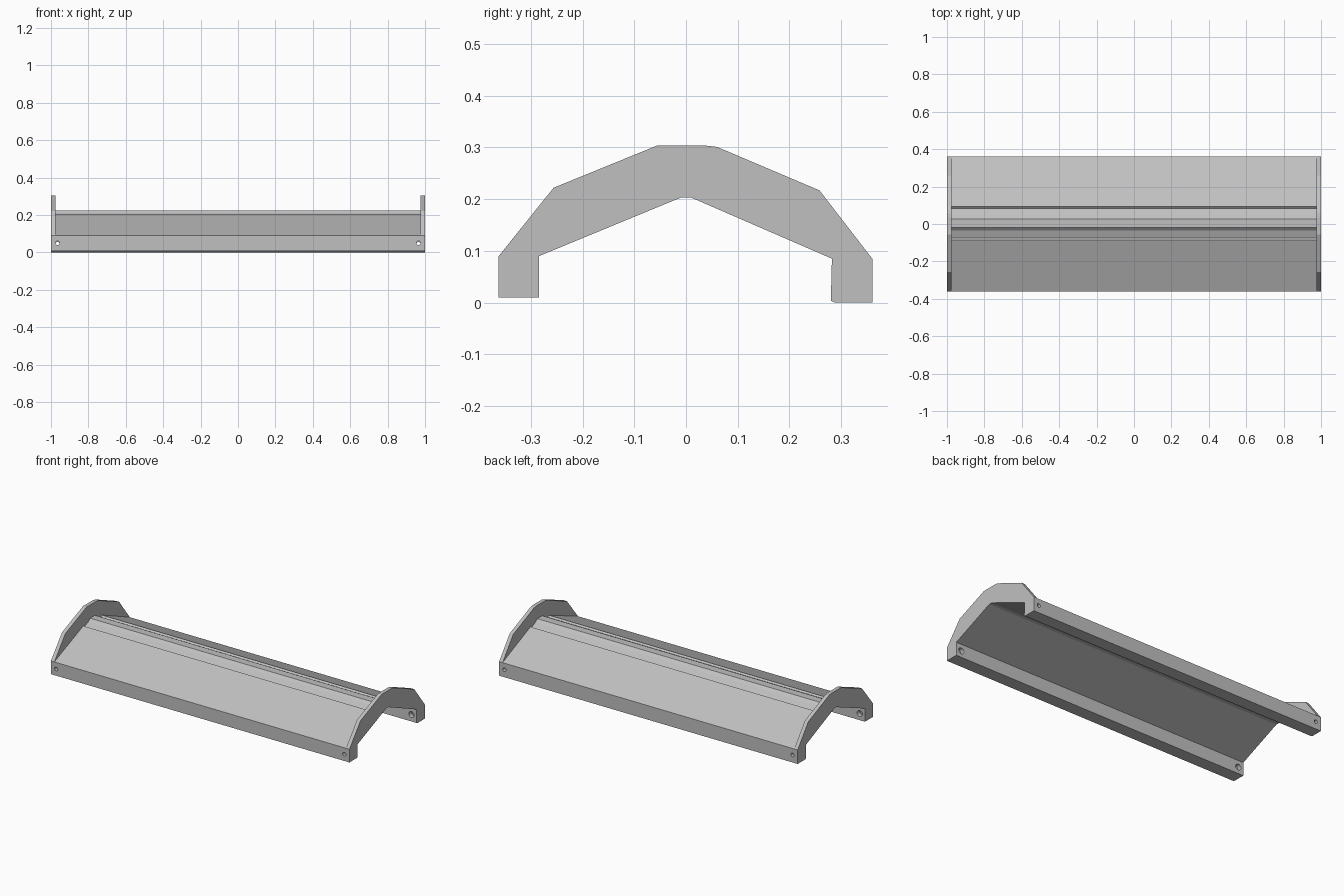
import bpy
import bmesh
from math import radians
from mathutils import Matrix

cube = bpy.data.objects.get("Cube")
if cube:
    bpy.data.objects.remove(cube, do_unlink=True)

grey = bpy.data.materials.new("light_grey")
grey.use_nodes = True
colour = (0.53, 0.53, 0.53, 1)
grey.diffuse_color = colour
grey.node_tree.nodes["Principled BSDF"].inputs["Base Color"].default_value = colour

HALF = 1.0       # half the length
INNER = 0.977    # inner face of the end plates


def make_object(name, bm):
    bmesh.ops.recalc_face_normals(bm, faces=bm.faces)
    mesh = bpy.data.meshes.new(name)
    bm.to_mesh(mesh)
    bm.free()
    mesh.materials.append(grey)
    obj = bpy.data.objects.new(name, mesh)
    bpy.context.collection.objects.link(obj)
    return obj


def extrude_profile(name, profile, x0, x1):
    """Sweep a closed (y, z) outline along x."""
    bm = bmesh.new()
    face = bm.faces.new([bm.verts.new((x0, y, z)) for y, z in profile])
    swept = bmesh.ops.extrude_face_region(bm, geom=[face])
    moved = [v for v in swept["geom"] if isinstance(v, bmesh.types.BMVert)]
    bmesh.ops.translate(bm, verts=moved, vec=(x1 - x0, 0, 0))
    return make_object(name, bm)


def cut_holes(rail, y, z, radius, depth):
    """Cut a round hole through both ends of a rail, along y."""
    bm = bmesh.new()
    for x in (-0.965, 0.965):
        place = Matrix.Translation((x, y, z)) @ Matrix.Rotation(radians(90), 4, "X")
        bmesh.ops.create_cone(bm, cap_ends=True, segments=24, radius1=radius,
                              radius2=radius, depth=depth, matrix=place)
    cutter = make_object("hole_cutter", bm)
    cutter.hide_render = True
    mod = rail.modifiers.new("holes", "BOOLEAN")
    mod.operation = "DIFFERENCE"
    mod.solver = "EXACT"
    mod.object = cutter
    bpy.context.view_layer.objects.active = rail
    bpy.ops.object.modifier_apply(modifier=mod.name)
    bpy.data.objects.remove(cutter, do_unlink=True)


# Underside shared by the roof and the end plates, back to front
underside = [(0.282, 0.085), (0.01, 0.203), (-0.01, 0.203), (-0.284, 0.09)]

# Sloping roof with a lip, a shallow gutter and a raised ridge on each side
roof_top = [(-0.362, 0.09), (-0.085, 0.202), (-0.075, 0.194), (-0.036, 0.209),
            (-0.02, 0.224), (0.027, 0.224), (0.046, 0.209), (0.084, 0.192),
            (0.093, 0.2), (0.36, 0.085)]
extrude_profile("roof", roof_top + underside, -INNER, INNER)

# Arched plates that close the two ends
arch_top = [(-0.362, 0.09), (-0.256, 0.222), (-0.055, 0.304), (0.034, 0.304),
            (0.06, 0.301), (0.258, 0.217), (0.36, 0.085)]
for side, x0, x1 in (("left", INNER, HALF), ("right", -HALF, -INNER)):
    extrude_profile(side + "_end_plate", arch_top + underside, x0, x1)

# Long rails at the eaves
front_rail = extrude_profile(
    "front_rail", [(-0.362, 0.01), (-0.362, 0.09), (-0.284, 0.09), (-0.284, 0.01)],
    -HALF, HALF)
back_rail = extrude_profile(
    "back_rail", [(0.36, 0), (0.36, 0.085), (0.282, 0.085), (0.28, 0.004), (0.288, 0)],
    -HALF, HALF)

# Screw holes, counterbored on the inner faces
for rail, centre, inner, z in ((front_rail, -0.32, -0.284, 0.05),
                               (back_rail, 0.32, 0.282, 0.045)):
    cut_holes(rail, centre, z, 0.011, 0.2)
    cut_holes(rail, inner, z, 0.018, 0.05)
